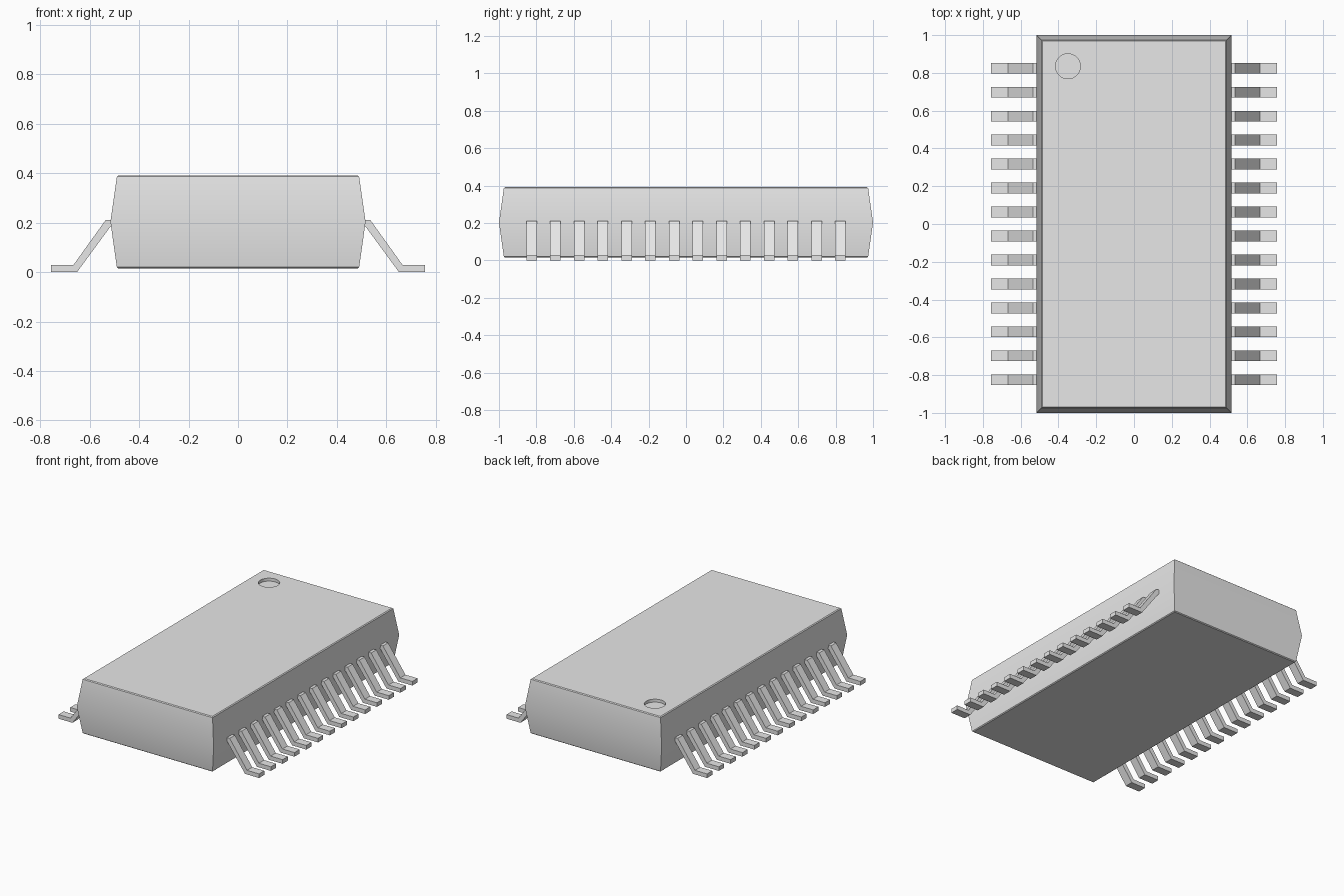
import bpy, bmesh, math

if "Cube" in bpy.data.objects:
    bpy.data.objects.remove(bpy.data.objects["Cube"])

grey = bpy.data.materials.new("plain grey")
grey.diffuse_color = (0.8, 0.8, 0.8, 1)
grey.use_nodes = True
grey.node_tree.nodes["Principled BSDF"].inputs["Base Color"].default_value = grey.diffuse_color


def make_object(name, bm):
    bmesh.ops.recalc_face_normals(bm, faces=bm.faces)
    mesh = bpy.data.meshes.new(name)
    bm.to_mesh(mesh)
    bm.free()
    mesh.materials.append(grey)
    obj = bpy.data.objects.new(name, mesh)
    bpy.context.collection.objects.link(obj)
    return obj


# Package body: stacked rectangles (half width, half length, height)
# with a widest waist and finely eased top and bottom rims
rings = [(0.484, 0.968, 0.015), (0.490, 0.974, 0.020), (0.516, 1.0, 0.203),
         (0.490, 0.974, 0.386), (0.484, 0.968, 0.391)]
bm = bmesh.new()
loops = [[bm.verts.new((sx * hx, sy * hy, z))
          for sx, sy in ((-1, -1), (1, -1), (1, 1), (-1, 1))]
         for hx, hy, z in rings]
for low, high in zip(loops, loops[1:]):
    for i in range(4):
        j = (i + 1) % 4
        bm.faces.new((low[i], low[j], high[j], high[i]))
bm.faces.new(loops[0][::-1])
bm.faces.new(loops[-1])
body = make_object("package_body", bm)

# Round pin-one recess cut into the top
bpy.ops.mesh.primitive_cylinder_add(vertices=48, radius=0.066, depth=0.06,
                                    location=(-0.35, 0.835, 0.401))
cutter = bpy.context.object
cutter.name = "recess_cutter"
cutter.data.materials.append(grey)
cutter.hide_render = True
cut = body.modifiers.new("pin_one_recess", 'BOOLEAN')
cut.operation = 'DIFFERENCE'
cut.solver = 'EXACT'
cut.object = cutter
bpy.ops.object.select_all(action='DESELECT')
body.select_set(True)
bpy.context.view_layer.objects.active = body
bpy.ops.object.modifier_apply(modifier=cut.name)
bpy.data.objects.remove(cutter, do_unlink=True)
bpy.ops.object.shade_smooth_by_angle(angle=math.radians(30))

# Gull-wing leads: one side profile (x, z), extruded along y
profile = [(0.50, 0.184), (0.516, 0.184), (0.651, 0.0), (0.757, 0.0),
           (0.757, 0.028), (0.666, 0.028), (0.535, 0.211), (0.50, 0.211)]
COUNT, PITCH, WIDTH = 14, 0.127, 0.056


def lead_row(name, side):
    bm = bmesh.new()
    for k in range(COUNT):
        y = (k - (COUNT - 1) / 2) * PITCH
        near = [bm.verts.new((side * x, y - WIDTH / 2, z)) for x, z in profile]
        far = [bm.verts.new((side * x, y + WIDTH / 2, z)) for x, z in profile]
        n = len(profile)
        bm.faces.new(near)
        bm.faces.new(far[::-1])
        for i in range(n):
            j = (i + 1) % n
            bm.faces.new((near[j], near[i], far[i], far[j]))
    return make_object(name, bm)


lead_row("right_leads", 1)
lead_row("left_leads", -1)
